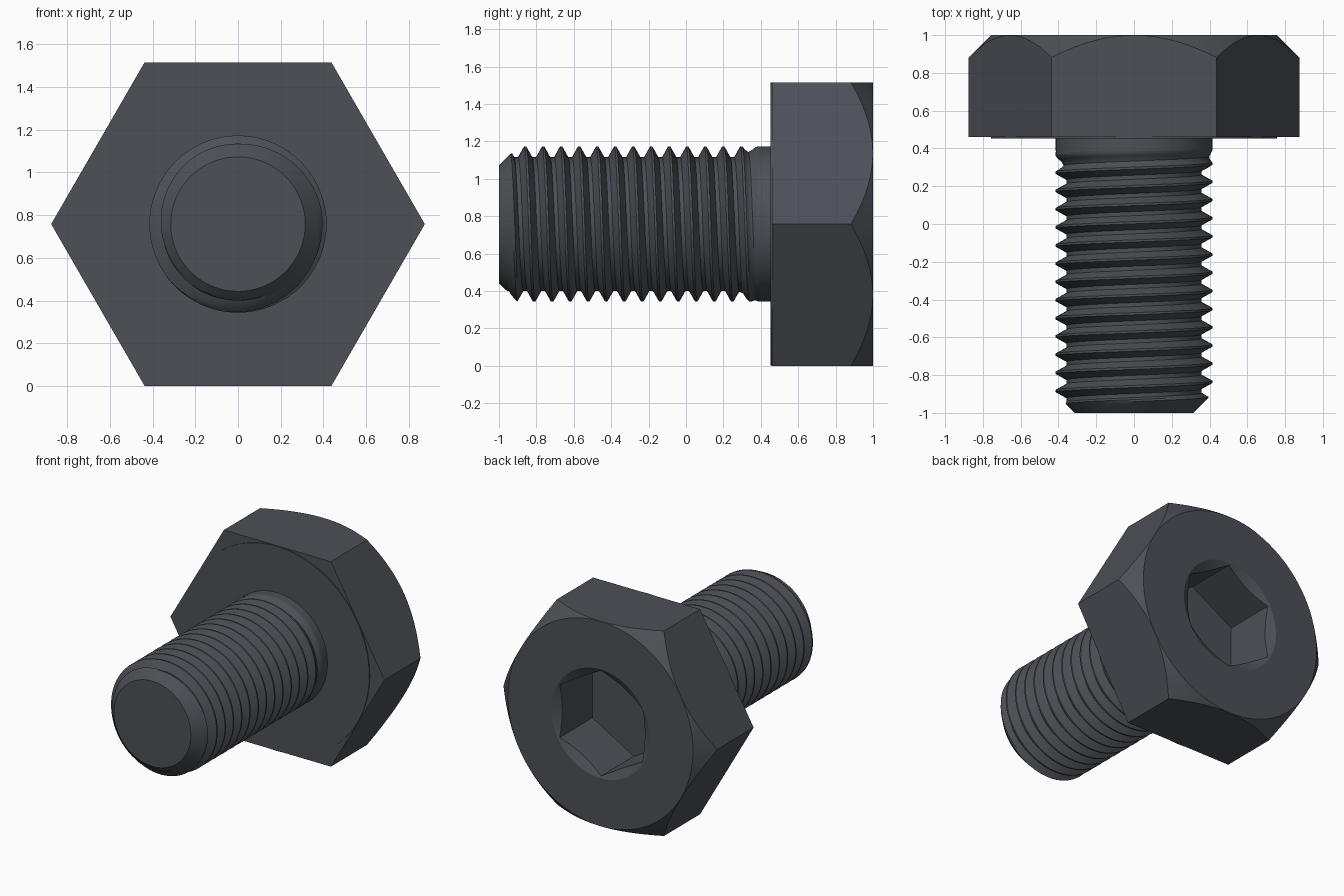
import bpy, bmesh
from math import sin, cos, pi, floor

if "Cube" in bpy.data.objects:
    bpy.data.objects.remove(bpy.data.objects["Cube"])

ZC = 0.758                      # height of the bolt axis
steel = bpy.data.materials.new("dark_steel")
steel.diffuse_color = (0.075, 0.08, 0.095, 1)
steel.use_nodes = True
steel.node_tree.nodes["Principled BSDF"].inputs["Base Color"].default_value = steel.diffuse_color


def finish(bm, name):
    bmesh.ops.recalc_face_normals(bm, faces=bm.faces)
    me = bpy.data.meshes.new(name)
    bm.to_mesh(me)
    bm.free()
    me.materials.append(steel)
    ob = bpy.data.objects.new(name, me)
    bpy.context.collection.objects.link(ob)
    return ob


def lathe(name, profile, n, phase=0.0):
    """Closed solid around the y axis from (radius, y) points."""
    bm = bmesh.new()
    rings = [[bm.verts.new((r * cos(phase + 2 * pi * i / n), y,
                            ZC + r * sin(phase + 2 * pi * i / n)))
              for i in range(n)] for r, y in profile]
    for a, b in zip(rings, rings[1:]):
        for i in range(n):
            j = (i + 1) % n
            bm.faces.new((a[i], a[j], b[j], b[i]))
    bm.faces.new(rings[0])
    bm.faces.new(rings[-1])
    return finish(bm, name)


def activate(ob):
    bpy.ops.object.select_all(action='DESELECT')
    ob.select_set(True)
    bpy.context.view_layer.objects.active = ob


def boolean(ob, cutter, op):
    activate(ob)
    m = ob.modifiers.new("cut", 'BOOLEAN')
    m.operation, m.object, m.solver = op, cutter, 'EXACT'
    bpy.ops.object.modifier_apply(modifier=m.name)
    bpy.data.objects.remove(cutter, do_unlink=True)


# Hex head: chamfered by a cone, with a countersunk hex socket
head = lathe("hex_head", [(0.875, 0.46), (0.875, 1.1)], 6)
boolean(head, lathe("chamfer_cone", [(1.0, 0.3), (1.0, 0.757), (0.757, 1.0)], 96), 'INTERSECT')
boolean(head, lathe("socket_cutter", [(0.39, 0.61), (0.39, 1.1)], 6, pi / 6), 'DIFFERENCE')
boolean(head, lathe("countersink_cutter", [(0.25, 0.912), (0.402, 1.0), (0.402, 1.1)], 64), 'DIFFERENCE')

# Thin washer face under the head
washer = lathe("washer_face", [(0.756, 0.453), (0.756, 0.48)], 96)

# Threaded shank: rows follow the helix, radius comes from the thread profile
PITCH, MAJOR, MINOR = 0.0963, 0.415, 0.358
Y0, Y1, CREST = -1.0, 0.47, -0.86
N = 72
# (phase within a pitch, thread height)
PHASES = [-0.06, 0.06, 0.17, 0.28, 0.39, 0.5, 0.61, 0.72, 0.83]


def height(p):
    d = abs(p - floor(p + 0.5))            # distance from crest, in pitches
    return min(1, max(0, (0.39 - d) / 0.33))


def radius(y, p):
    fade = min(1, max(0, (y - 0.28) / 0.11))      # thread run-out
    h = height(p)
    r = MINOR + (MAJOR - MINOR) * (h + (1 - h) * fade)
    return min(r, 0.315 + (y - Y0))               # tip chamfer


bm = bmesh.new()
rows = []
for k in range(-4, 16):
    for ph in PHASES:
        row = []
        for i in range(N + 1):
            t = 2 * pi * i / N
            y = CREST + PITCH * (k + ph + i / N)
            y = min(max(y, Y0), Y1)
            p = (y - CREST) / PITCH - i / N
            r = radius(y, p)
            row.append(bm.verts.new((r * sin(t), y, ZC + r * cos(t))))
        rows.append(row)
for a, b in zip(rows, rows[1:]):
    for i in range(N):
        bm.faces.new((a[i], a[i + 1], b[i + 1], b[i]))
bmesh.ops.remove_doubles(bm, verts=bm.verts, dist=0.0005)
bmesh.ops.holes_fill(bm, edges=[e for e in bm.edges if e.is_boundary], sides=0)
shank = finish(bm, "threaded_shank")

for ob in (head, washer, shank):
    activate(ob)
    bpy.ops.object.shade_smooth_by_angle(angle=0.45)
